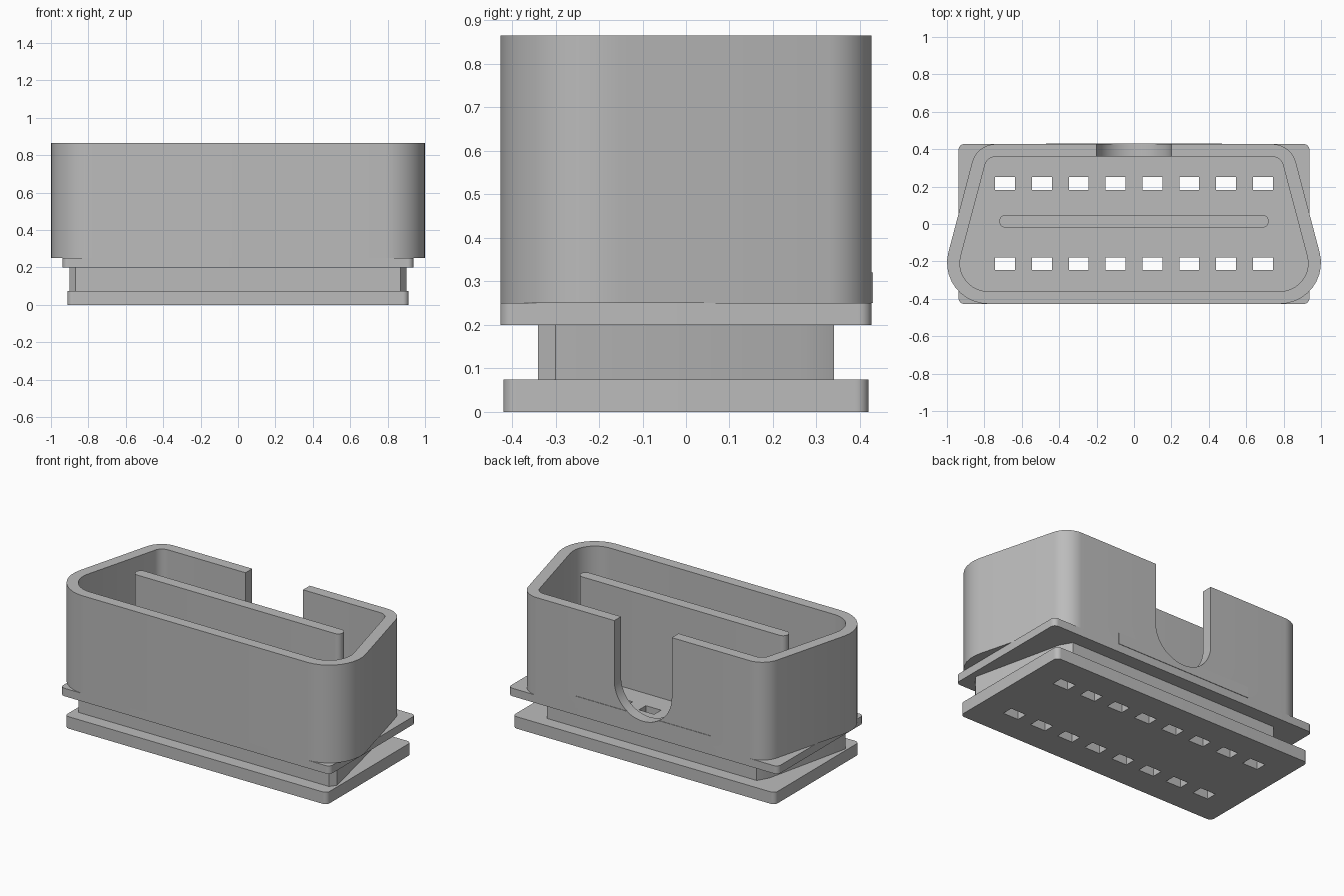
import bpy, bmesh, math
from mathutils import Vector

if "Cube" in bpy.data.objects:
    bpy.data.objects.remove(bpy.data.objects["Cube"], do_unlink=True)

GREY = (0.5, 0.5, 0.5, 1)
mat = bpy.data.materials.new("plain grey plastic")
mat.use_nodes = True
mat.diffuse_color = GREY
mat.node_tree.nodes["Principled BSDF"].inputs["Base Color"].default_value = GREY


def rounded(corners, steps=10):
    """Fillet each (x, y, radius) corner of a counter-clockwise outline."""
    out = []
    for i, (x, y, r) in enumerate(corners):
        p = Vector((x, y))
        a = (Vector(corners[i - 1][:2]) - p).normalized()
        b = (Vector(corners[(i + 1) % len(corners)][:2]) - p).normalized()
        if r == 0:
            out.append(p)
            continue
        half = a.angle(b) / 2
        centre = p + (a + b).normalized() * (r / math.sin(half))
        t0 = p + a * (r / math.tan(half)) - centre
        t1 = p + b * (r / math.tan(half)) - centre
        start, sweep = math.atan2(t0.y, t0.x), math.pi - 2 * half
        for k in range(steps + 1):
            ang = start + sweep * k / steps
            out.append(centre + Vector((math.cos(ang), math.sin(ang))) * r)
    return out


def box_outline(hx, hy, r=0.0, cx=0.0, cy=0.0):
    return rounded([(cx - hx, cy - hy, r), (cx + hx, cy - hy, r),
                    (cx + hx, cy + hy, r), (cx - hx, cy + hy, r)])


def dee_outline(front_x, back_x, hy, front_r, back_r):
    return rounded([(-front_x, -hy, front_r), (front_x, -hy, front_r),
                    (back_x, hy, back_r), (-back_x, hy, back_r)])


def prism(bm, outline, z0, z1):
    low = [bm.verts.new((p.x, p.y, z0)) for p in outline]
    high = [bm.verts.new((p.x, p.y, z1)) for p in outline]
    bm.faces.new(low[::-1])
    bm.faces.new(high)
    for i in range(len(low)):
        j = (i + 1) % len(low)
        bm.faces.new((low[i], low[j], high[j], high[i]))


def part(name, prisms):
    bm = bmesh.new()
    for outline, z0, z1 in prisms:
        prism(bm, outline, z0, z1)
    mesh = bpy.data.meshes.new(name)
    bm.to_mesh(mesh)
    bm.free()
    ob = bpy.data.objects.new(name, mesh)
    bpy.context.collection.objects.link(ob)
    mesh.materials.append(mat)
    return ob


def cut(ob, cutter):
    mod = ob.modifiers.new("cut", 'BOOLEAN')
    mod.operation, mod.object, mod.solver = 'DIFFERENCE', cutter, 'EXACT'
    dg = bpy.context.evaluated_depsgraph_get()
    mesh = bpy.data.meshes.new_from_object(ob.evaluated_get(dg))
    ob.modifiers.clear()
    ob.data = mesh


# Stacked plates and the narrower neck between them
base = part("base_plate", [(box_outline(0.912, 0.42, 0.03), 0, 0.075)])
neck = part("neck", [(rounded([(-0.87, -0.34, 0), (0.87, -0.34, 0), (0.9, -0.3, 0),
                               (0.77, 0.27, 0), (0.73, 0.34, 0), (-0.73, 0.34, 0),
                               (-0.77, 0.27, 0), (-0.9, -0.3, 0)]), 0.075, 0.2)])
flange = part("flange_plate", [(box_outline(0.938, 0.427, 0.03), 0.2, 0.25)])

# Tapered shell, and the low raised strip on its back
shell = part("shell", [(dee_outline(1.065, 0.84, 0.427, 0.22, 0.13), 0.25, 0.865)])
strip = part("back_strip", [(box_outline(0.47, 0.01, 0, 0, 0.42), 0.25, 0.32)])

# Central blade
blade = part("centre_blade", [(box_outline(0.72, 0.034, 0.033, 0, 0.015), 0.25, 0.865)])

# Cutters: cavity, back notch with a round bottom, two rows of contact slots
cavity = part("cavity_cutter", [(dee_outline(0.976, 0.785, 0.36, 0.15, 0.06), 0.1, 1.2)])
notch = part("notch_cutter", [(rounded([(-0.2, -0.2, 0.199), (0.2, -0.2, 0.199),
                                        (0.2, 0.8, 0), (-0.2, 0.8, 0)], 16), -0.6, -0.2)])
for v in notch.data.vertices:
    x, y, z = v.co
    v.co = (x, -z, y + 0.487)
notch.data.update()
slots = part("slot_cutter", [(box_outline(0.053, 0.034, 0, (i - 3.5) * 0.197, y), -0.2, 0.5)
                             for i in range(8) for y in (-0.213, 0.217)])

for ob, cutters in ((shell, (cavity, notch)), (strip, (cavity, notch)),
                    (base, (slots,)), (neck, (slots,)), (flange, (slots,))):
    for c in cutters:
        cut(ob, c)
for c in (cavity, notch, slots):
    bpy.data.objects.remove(c, do_unlink=True)

# Smooth the rounded corners, keep the hard edges
bpy.ops.object.select_all(action='DESELECT')
for ob in (base, neck, flange, shell, strip, blade):
    ob.select_set(True)
bpy.context.view_layer.objects.active = shell
bpy.ops.object.shade_smooth_by_angle(angle=math.radians(30))
